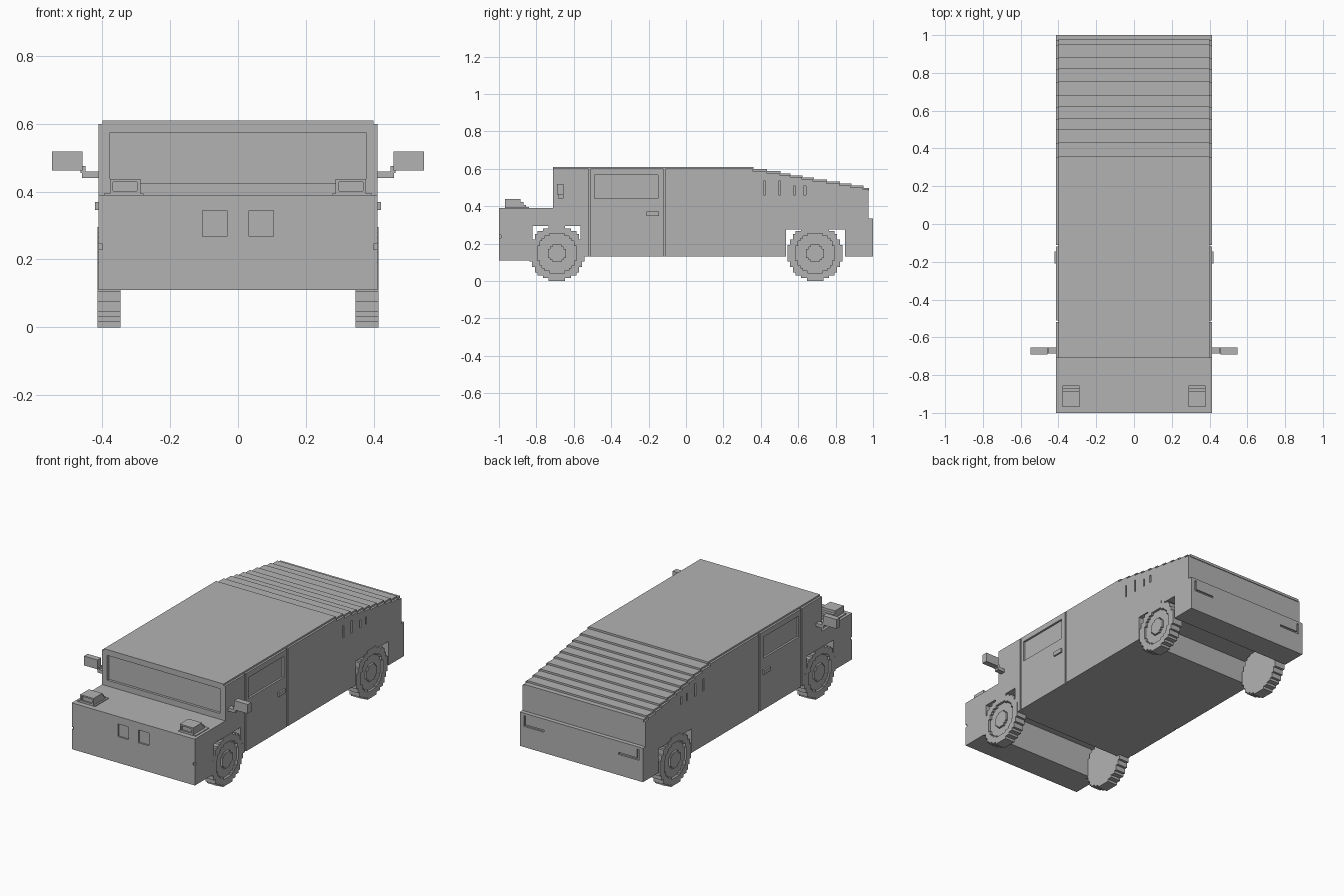
import bpy, bmesh, math
from mathutils import Vector

if "Cube" in bpy.data.objects:
    bpy.data.objects.remove(bpy.data.objects["Cube"], do_unlink=True)

paint = bpy.data.materials.new("plain grey")
paint.use_nodes = True
GREY = (0.45, 0.45, 0.45, 1)
paint.diffuse_color = GREY
paint.node_tree.nodes["Principled BSDF"].inputs["Base Color"].default_value = GREY


def finish(name, bm):
    bmesh.ops.recalc_face_normals(bm, faces=bm.faces)
    mesh = bpy.data.meshes.new(name)
    bm.to_mesh(mesh)
    bm.free()
    mesh.materials.append(paint)
    obj = bpy.data.objects.new(name, mesh)
    bpy.context.collection.objects.link(obj)
    return obj


def add_box(bm, x, y, z):
    """Box from three (low, high) ranges."""
    verts = bmesh.ops.create_cube(bm, size=1)["verts"]
    for v in verts:
        v.co = Vector([(r[0] + r[1]) / 2 + c * (r[1] - r[0])
                       for c, r in zip(v.co, (x, y, z))])


def add_pair(bm, x, y, z):
    """The same box on both sides of the centre plane."""
    add_box(bm, x, y, z)
    add_box(bm, (-x[1], -x[0]), y, z)


def add_prism(bm, points, x0, x1):
    """Side outline of (y, z) points, extruded along x."""
    face = bm.faces.new([bm.verts.new((x0, y, z)) for y, z in points])
    new = bmesh.ops.extrude_face_region(bm, geom=[face])["geom"]
    for v in new:
        if isinstance(v, bmesh.types.BMVert):
            v.co.x = x1


W = 0.412       # half width of the body
SKIN = 0.4      # half width under the side panels
LIP = 0.01      # roof stands this far above the side panels

# Stepped rear roof: edges of the slats and their heights
edges = [0.355, 0.43, 0.5, 0.555, 0.62, 0.68, 0.75, 0.82, 0.88, 0.945, 0.975]
count = len(edges) - 1
heights = [0.598 - 0.1 * i / (count - 1) for i in range(count)]

# Body outline with both wheel arches
outline = [(-1, 0.11), (-1, 0.39), (-0.71, 0.39), (-0.71, 0.61 - LIP), (edges[0], 0.61 - LIP)]
for i, h in enumerate(heights):
    outline += [(edges[i], h - LIP), (edges[i + 1], h - LIP)]
outline += [(0.975, 0.335), (1, 0.335), (1, 0.13), (0.85, 0.13), (0.85, 0.275),
            (0.535, 0.275), (0.535, 0.13), (-0.565, 0.13), (-0.565, 0.295),
            (-0.82, 0.295), (-0.82, 0.11)]
bm = bmesh.new()
add_prism(bm, outline, -W, W)
body = finish("body", bm)

# Recesses cut into the body
bm = bmesh.new()
side = (SKIN, W + 0.05)
add_box(bm, (-0.378, 0.378), (-0.75, -0.695), (0.425, 0.575))       # windshield
add_pair(bm, (0.033, 0.104), (-1.05, -0.99), (0.268, 0.345))        # grille openings
add_pair(bm, side, (-0.488, -0.15), (0.44, 0.567))                  # door windows
for y in (-0.515, -0.115):                                          # door seams
    add_pair(bm, side, (y - 0.005, y + 0.005), (0.1, 0.65))
for y, top in ((0.42, 0.535), (0.5, 0.535), (0.58, 0.507), (0.635, 0.507)):
    add_pair(bm, side, (y - 0.006, y + 0.006), (0.46, top))         # side vents
add_pair(bm, side, (-1.05, -0.99), (0.23, 0.245))                   # side markers
for s in (-1, 1):                                                   # rear lamp grooves
    new = [bm.verts.new((s * x, 0.99, z)) for x, z in
           ((0.385, 0.32), (0.385, 0.255), (0.25, 0.255), (0.25, 0.267), (0.373, 0.267), (0.373, 0.32))]
    geom = bmesh.ops.extrude_face_region(bm, geom=[bm.faces.new(new)])["geom"]
    for v in geom:
        if isinstance(v, bmesh.types.BMVert):
            v.co.y = 1.05
cutter = finish("recess_cutter", bm)
cutter.hide_render = True
mod = body.modifiers.new("recesses", "BOOLEAN")
mod.operation = "DIFFERENCE"
mod.solver = "EXACT"
mod.object = cutter
bpy.context.view_layer.objects.active = body
bpy.ops.object.modifier_apply(modifier=mod.name)
bpy.data.objects.remove(cutter, do_unlink=True)

# Raised roof panel and rear slats
bm = bmesh.new()
add_box(bm, (-SKIN, SKIN), (-0.71, edges[0] + 0.006), (0.595, 0.61))
finish("roof_panel", bm)
bm = bmesh.new()
for i, h in enumerate(heights):
    add_box(bm, (-SKIN, SKIN), (edges[i], edges[i + 1] + 0.004), (h - 0.015, h))
finish("rear_slats", bm)

# Door handles
bm = bmesh.new()
add_pair(bm, (SKIN, 0.422), (-0.21, -0.145), (0.346, 0.37))
finish("door_handles", bm)

# Mirrors on stepped arms
bm = bmesh.new()
add_pair(bm, (SKIN, 0.46), (-0.685, -0.655), (0.44, 0.46))
add_pair(bm, (0.45, 0.465), (-0.685, -0.655), (0.455, 0.475))
add_pair(bm, (0.458, 0.548), (-0.69, -0.655), (0.462, 0.518))
finish("mirrors", bm)

# Headlamps: flange, housing stepping down to the back, rim around a sunken lens
bm = bmesh.new()
add_pair(bm, (0.278, 0.395), (-0.968, -0.84), (0.385, 0.395))
for back, top in ((-0.855, 0.407), (-0.868, 0.421), (-0.885, 0.437)):
    add_pair(bm, (0.288, 0.378), (-0.958, back), (0.39, top))
add_pair(bm, (0.288, 0.378), (-0.968, -0.95), (0.428, 0.437))
add_pair(bm, (0.288, 0.378), (-0.968, -0.95), (0.39, 0.402))
for x in (0.288, 0.368):
    add_pair(bm, (x, x + 0.01), (-0.968, -0.95), (0.39, 0.437))
finish("headlamps", bm)


def stepped_disc(radius, cells, y, z):
    """Outline of a round disc made of square steps."""
    s = radius / cells
    quarter = []
    for i in range(cells):
        w = round(math.sqrt(cells ** 2 - (i + 0.5) ** 2)) * s
        quarter += [(w, i * s), (w, (i + 1) * s)]
    mirrored = [(-a, b) for a, b in reversed(quarter)]
    ring = quarter + mirrored
    ring += [(-a, -b) for a, b in ring]
    pts = []
    for p in ring:
        if not pts or math.dist(p, pts[-1]) > 1e-5:
            pts.append(p)
    if math.dist(pts[0], pts[-1]) < 1e-5:
        pts.pop()
    return [(y + a, z + b) for a, b in pts]


# Wheels: tyre with a sunken rim and a raised hub
for end, y in (("front", -0.69), ("rear", 0.69)):
    for label, s in (("left", 1), ("right", -1)):
        bm = bmesh.new()
        add_prism(bm, stepped_disc(0.148, 10, y, 0.148), s * 0.347, s * (W + 0.002))
        tyre = finish(f"{end}_{label}_wheel", bm)
        bm = bmesh.new()
        add_prism(bm, stepped_disc(0.105, 8, y, 0.148), s * SKIN, s * 0.45)
        hole = finish("rim_cutter", bm)
        mod = tyre.modifiers.new("rim", "BOOLEAN")
        mod.operation = "DIFFERENCE"
        mod.solver = "EXACT"
        mod.object = hole
        bpy.context.view_layer.objects.active = tyre
        bpy.ops.object.modifier_apply(modifier=mod.name)
        bpy.data.objects.remove(hole, do_unlink=True)
        bm = bmesh.new()
        add_prism(bm, stepped_disc(0.048, 4, y, 0.148), s * 0.39, s * W)
        finish(f"{end}_{label}_hub", bm)
